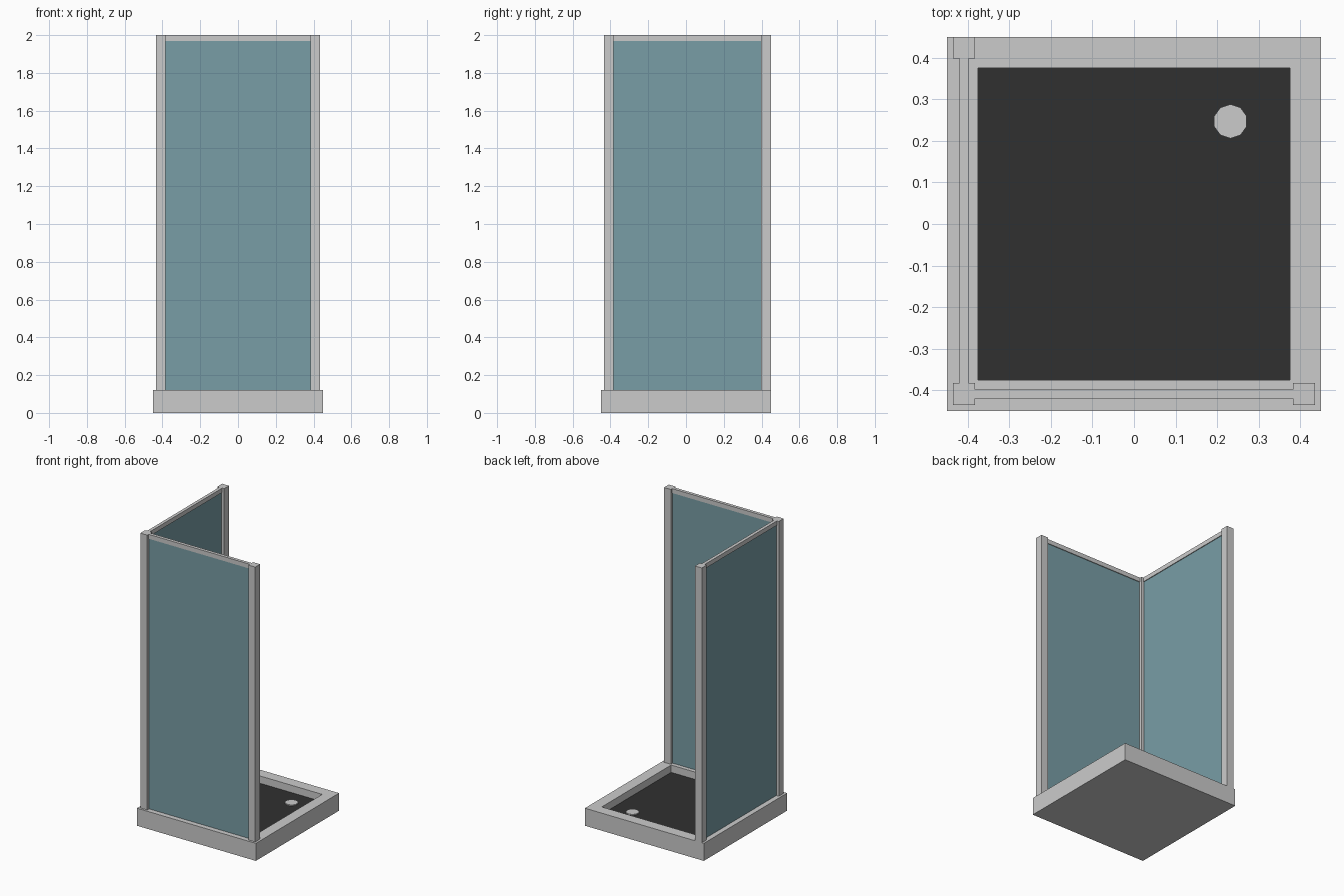
import bpy, bmesh

if "Cube" in bpy.data.objects:
    bpy.data.objects.remove(bpy.data.objects["Cube"])


def material(name, color):
    m = bpy.data.materials.new(name)
    m.diffuse_color = color
    m.use_nodes = True
    m.node_tree.nodes["Principled BSDF"].inputs["Base Color"].default_value = m.diffuse_color
    return m


GLASS = material("tinted_glass", (0.19, 0.34, 0.38, 1))
DARK = material("dark_floor", (0.03, 0.03, 0.03, 1))
RIM, TOP, FLOOR = 0.12, 2.0, 0.07


def finish(name, bm, mats=()):
    mesh = bpy.data.meshes.new(name)
    for m in mats:
        mesh.materials.append(m)
    bm.to_mesh(mesh)
    bm.free()
    ob = bpy.data.objects.new(name, mesh)
    bpy.context.collection.objects.link(ob)
    return ob


def cube(x, y, z):
    bm = bmesh.new()
    bmesh.ops.create_cube(bm, size=1)
    for v in bm.verts:
        v.co = [lo + (c + 0.5) * (hi - lo) for c, (lo, hi) in zip(v.co, (x, y, z))]
    bm.normal_update()
    return bm


# Shower tray: top inset and sunk to a dark floor
tray = cube((-0.45, 0.45), (-0.45, 0.45), (0, RIM))
top = max(tray.faces, key=lambda f: f.calc_center_median().z)
bmesh.ops.inset_region(tray, faces=[top], thickness=0.075, use_even_offset=True)
floor = bmesh.ops.extrude_discrete_faces(tray, faces=[top])["faces"][0]
bmesh.ops.translate(tray, verts=floor.verts[:], vec=(0, 0, FLOOR - RIM))
floor.material_index = 1
finish("tray", tray, (None, DARK))

# Ten-sided drain cover
drain = bmesh.new()
bmesh.ops.create_cone(drain, segments=10, radius1=0.041, radius2=0.041, depth=0.01, cap_ends=True)
finish("drain_cover", drain).location = (0.232, 0.247, FLOOR + 0.002)

# Posts
for name, cx, cy in (("corner_post", -0.409, -0.409), ("front_right_post", 0.409, -0.409),
                     ("back_left_post", -0.409, 0.424)):
    finish(name, cube((cx - 0.026, cx + 0.026), (cy - 0.026, cy + 0.026), (RIM, TOP)))

# Front and left screens: top rail plus a thinner pane
for name, lo, hi, is_front in (("front", -0.383, 0.383, True), ("left", -0.383, 0.398, False)):
    for part, half, z, mats in (("top_rail", 0.011, (1.97, TOP), ()),
                                ("glass", 0.006, (RIM, 1.97), (GLASS,))):
        span, thick = (lo, hi), (-0.409 - half, -0.409 + half)
        x, y = (span, thick) if is_front else (thick, span)
        finish(f"{name}_{part}", cube(x, y, z), mats)
